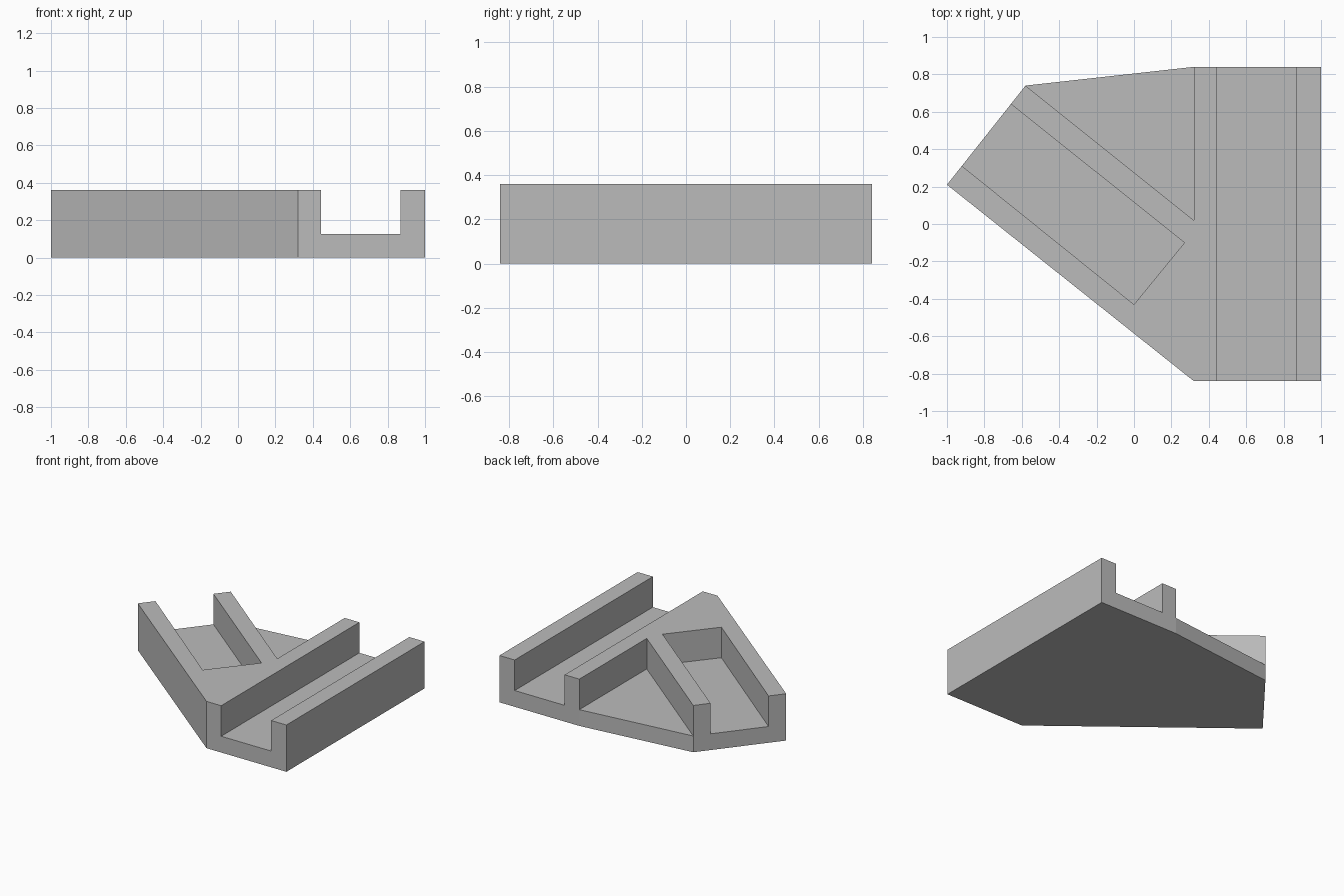
import bpy
import bmesh

cube = bpy.data.objects.get("Cube")
if cube:
    bpy.data.objects.remove(cube, do_unlink=True)

HEIGHT, FLOOR = 0.36, 0.125

# Plain grey
grey = bpy.data.materials.new("plain grey")
grey.use_nodes = True
colour = (0.5, 0.5, 0.5, 1)
grey.diffuse_color = colour
grey.node_tree.nodes["Principled BSDF"].inputs["Base Color"].default_value = colour


def prism(name, outline, bottom, top):
    """Upright prism over a counter-clockwise outline."""
    bm = bmesh.new()
    low = [bm.verts.new((x, y, bottom)) for x, y in outline]
    high = [bm.verts.new((x, y, top)) for x, y in outline]
    bm.faces.new(low[::-1])
    bm.faces.new(high)
    for i in range(len(low)):
        j = (i + 1) % len(low)
        bm.faces.new((low[i], low[j], high[j], high[i]))
    mesh = bpy.data.meshes.new(name)
    bm.to_mesh(mesh)
    bm.free()
    mesh.materials.append(grey)
    obj = bpy.data.objects.new(name, mesh)
    bpy.context.collection.objects.link(obj)
    return obj


# Solid six-sided block
block = prism("channel_block", [(-1, 0.21), (0.32, -0.84), (1, -0.84),
                                (1, 0.84), (0.32, 0.84), (-0.58, 0.74)], 0, HEIGHT)

# Recesses, each running out past the block's edge where it is open
recesses = {
    "straight_channel": [(0.445, -1), (0.87, -1), (0.87, 1), (0.445, 1)],
    "slanted_channel": [(-1.23, 0.56), (0, -0.43), (0.27, -0.1), (-0.97, 0.89)],
    "corner_recess": [(0.32, 0.02), (0.32, 1.2), (-0.78, 0.9)],
}
bpy.context.view_layer.objects.active = block
for name, outline in recesses.items():
    cutter = prism(name + "_cutter", outline, FLOOR, 1)
    cutter.hide_render = True
    cut = block.modifiers.new(name, "BOOLEAN")
    cut.operation = "DIFFERENCE"
    cut.solver = "EXACT"
    cut.object = cutter
    bpy.ops.object.modifier_apply(modifier=cut.name)
    bpy.data.objects.remove(cutter, do_unlink=True)
